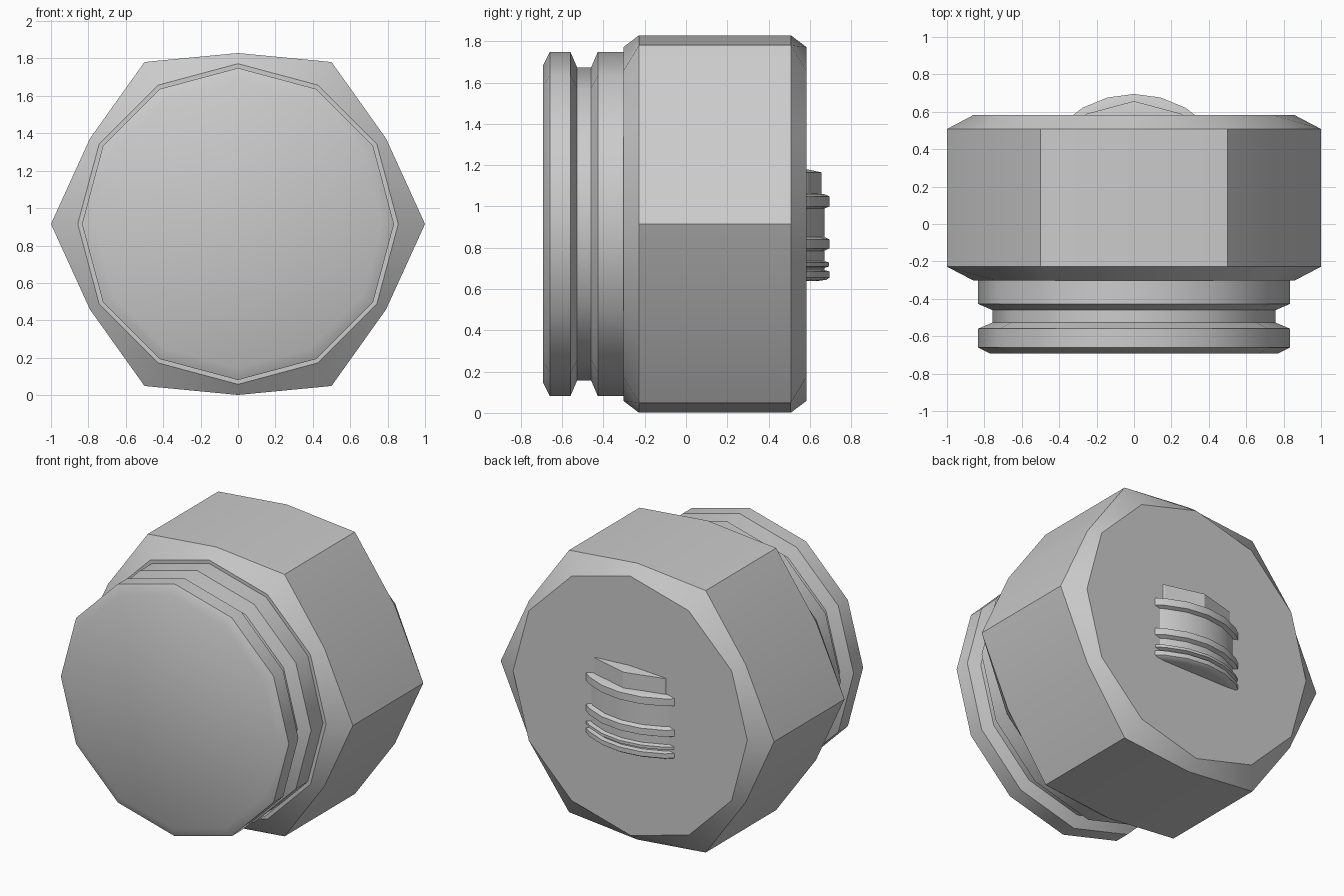
import bpy, bmesh, math

if "Cube" in bpy.data.objects:
    bpy.data.objects.remove(bpy.data.objects["Cube"])

grey = bpy.data.materials.new("metal_grey")
grey.diffuse_color = (0.6, 0.6, 0.6, 1)
grey.use_nodes = True
grey.node_tree.nodes["Principled BSDF"].inputs["Base Color"].default_value = grey.diffuse_color
CZ = 0.915  # height of the main axis


def loft(name, rings, smooth=35):
    """Skin a list of equal-length closed rings and cap both ends."""
    bm = bmesh.new()
    loops = [[bm.verts.new(p) for p in ring] for ring in rings]
    for a, b in zip(loops, loops[1:]):
        n = len(a)
        for i in range(n):
            j = (i + 1) % n
            bm.faces.new((a[i], a[j], b[j], b[i]))
    bm.faces.new(loops[0])
    bm.faces.new(loops[-1])
    bmesh.ops.recalc_face_normals(bm, faces=bm.faces)
    mesh = bpy.data.meshes.new(name)
    bm.to_mesh(mesh)
    bm.free()
    mesh.materials.append(grey)
    ob = bpy.data.objects.new(name, mesh)
    bpy.context.collection.objects.link(ob)
    bpy.ops.object.select_all(action='DESELECT')
    ob.select_set(True)
    bpy.context.view_layer.objects.active = ob
    bpy.ops.object.shade_smooth_by_angle(angle=math.radians(smooth))
    return ob


def ring_y(y, r_even, r_odd=None):
    """12-point ring around the y axis, alternating radii."""
    r_odd = r_even if r_odd is None else r_odd
    pts = []
    for i in range(12):
        a = math.radians(30 * i)
        r = r_odd if i % 2 else r_even
        pts.append((r * math.cos(a), y, CZ + r * math.sin(a)))
    return pts


def ring_z(z, r, n, cy):
    """Ring around a vertical axis at y = cy, one point facing the back."""
    return [(r * math.sin(2 * math.pi * i / n), cy + r * math.cos(2 * math.pi * i / n), z)
            for i in range(n)]


# Hexagonal head with bulged flats and chamfered ends
loft("hex_head", [ring_y(-0.303, 0.857), ring_y(-0.228, 1.0, 0.914),
                  ring_y(0.508, 1.0, 0.914), ring_y(0.583, 0.857)])

# Grooved round plug at the front
plug = [(-0.692, 0.77), (-0.66, 0.834), (-0.56, 0.834), (-0.527, 0.757),
        (-0.46, 0.757), (-0.427, 0.834), (-0.25, 0.834)]
loft("grooved_plug", [ring_y(y, r) for y, r in plug])

# Vertical threaded fitting buried in the head, showing through the back
CY, N = 0.145, 24
thread = [(0.64, 0.50), (0.645, 0.535), (0.655, 0.55), (0.685, 0.55), (0.692, 0.525),
          (0.702, 0.525), (0.71, 0.548), (0.728, 0.548), (0.736, 0.525), (0.785, 0.525),
          (0.797, 0.55), (0.84, 0.55), (0.853, 0.525), (0.99, 0.525),
          (1.0, 0.55), (1.048, 0.55), (1.06, 0.525), (1.065, 0.45)]
loft("threaded_fitting", [ring_z(z, r, N, CY) for z, r in thread])
loft("fitting_cap", [ring_z(z, r, 12, CY) for z, r in
                     [(1.05, 0.512), (1.165, 0.512), (1.18, 0.44)]], smooth=20)
